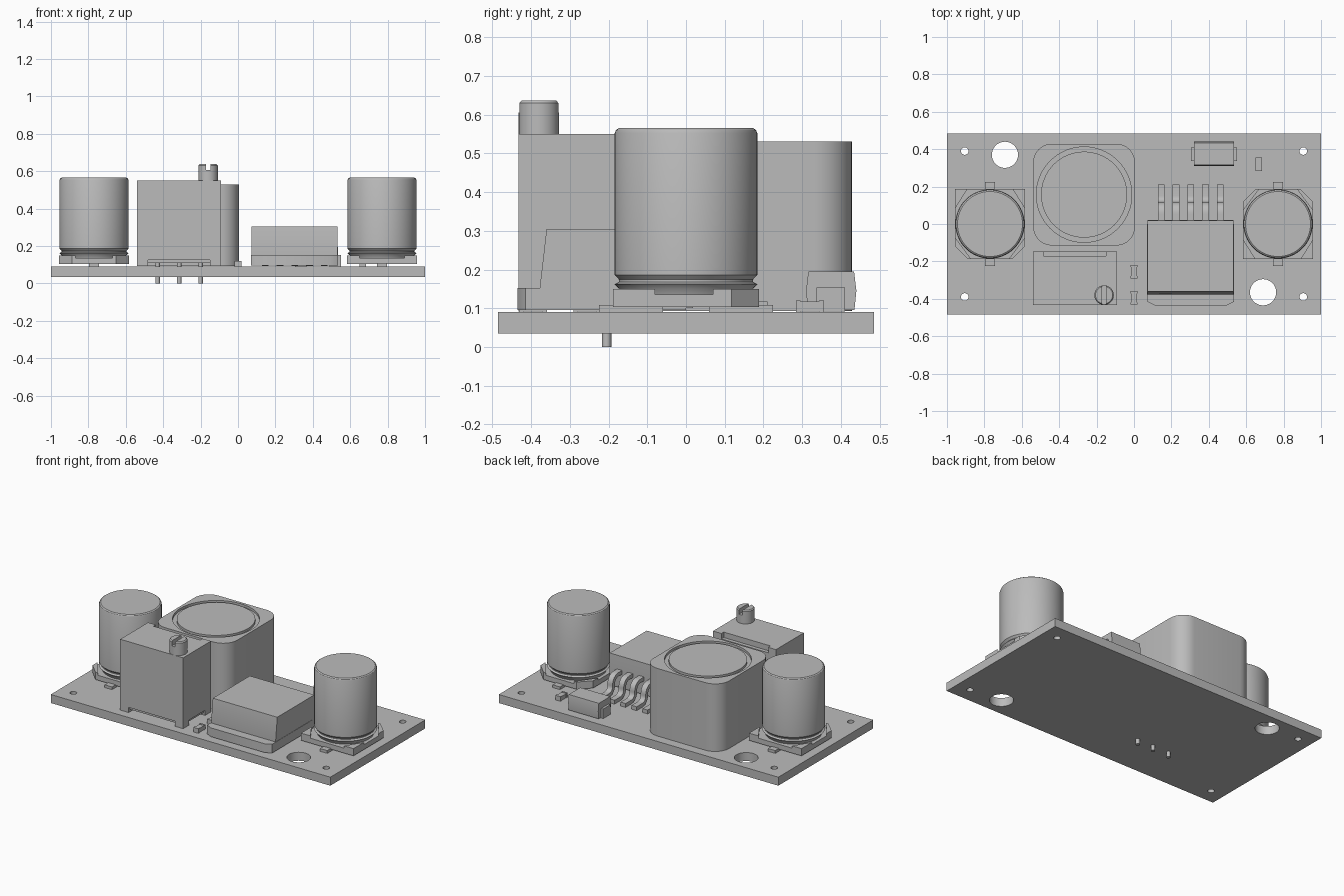
import bpy
import bmesh
from math import cos, sin, pi, radians
from mathutils import Vector

cube = bpy.data.objects.get("Cube")
if cube:
    bpy.data.objects.remove(cube, do_unlink=True)

grey = bpy.data.materials.new("plain grey")
grey.use_nodes = True
grey.diffuse_color = (0.5, 0.5, 0.5, 1)
grey.node_tree.nodes["Principled BSDF"].inputs["Base Color"].default_value = (0.5, 0.5, 0.5, 1)
parts = []


def finish(name, bm):
    bmesh.ops.recalc_face_normals(bm, faces=bm.faces)
    mesh = bpy.data.meshes.new(name)
    bm.to_mesh(mesh)
    bm.free()
    mesh.materials.append(grey)
    ob = bpy.data.objects.new(name, mesh)
    bpy.context.collection.objects.link(ob)
    parts.append(ob)
    return ob


def prism(name, pts, lo, hi, axis="z"):
    """Extrude an outline: (x, y) along z, or (y, z) along x."""
    bm = bmesh.new()
    place = (lambda p, t: (p[0], p[1], t)) if axis == "z" else (lambda p, t: (t, p[0], p[1]))
    a = [bm.verts.new(place(p, lo)) for p in pts]
    b = [bm.verts.new(place(p, hi)) for p in pts]
    bm.faces.new(a)
    bm.faces.new(b)
    for i in range(len(pts)):
        j = (i + 1) % len(pts)
        bm.faces.new((a[i], a[j], b[j], b[i]))
    return finish(name, bm)


def box(name, x, y, z):
    return prism(name, [(x[0], y[0]), (x[1], y[0]), (x[1], y[1]), (x[0], y[1])], *z)


def lathe(name, profile, cx, cy, n=64, closed=False):
    """Turn an (r, z) profile round a vertical axis; open profiles get end caps."""
    bm = bmesh.new()
    rings = [[bm.verts.new((cx + r * cos(2 * pi * k / n), cy + r * sin(2 * pi * k / n), z))
              for k in range(n)] for r, z in profile]
    pairs = list(zip(rings, rings[1:]))
    if closed:
        pairs.append((rings[-1], rings[0]))
    else:
        bm.faces.new(rings[0])
        bm.faces.new(rings[-1])
    for a, b in pairs:
        for k in range(n):
            m = (k + 1) % n
            bm.faces.new((a[k], a[m], b[m], b[k]))
    return finish(name, bm)


def cut(ob, *cutters):
    for c in cutters:
        mod = ob.modifiers.new("cut", "BOOLEAN")
        mod.operation, mod.solver, mod.object = "DIFFERENCE", "EXACT", c
    graph = bpy.context.evaluated_depsgraph_get()
    mesh = bpy.data.meshes.new_from_object(ob.evaluated_get(graph))
    ob.modifiers.clear()
    ob.data = mesh
    for c in cutters:
        parts.remove(c)
        bpy.data.objects.remove(c, do_unlink=True)


# Circuit board with two mounting holes and four corner holes
board = box("board", (-1, 1), (-0.485, 0.485), (0.035, 0.09))
holes = [(-0.69, 0.37, 0.07), (0.69, -0.365, 0.07)]
holes += [(sx * 0.905, sy * 0.39, 0.02) for sx in (-1, 1) for sy in (-1, 1)]
cut(board, *[lathe("hole_cutter", [(r, 0), (r, 0.2)], x, y, 40) for x, y, r in holes])

# Two can capacitors on chamfered bases, turned opposite ways
for side, sx in (("right", -1), ("left", 1)):
    cx = sx * 0.77
    h, c = 0.188, 0.07
    outline = [(-h, -h), (h, -h), (h, h - c), (h - c, h), (c - h, h), (-h, h - c)]
    prism(side + "_capacitor_base", [(cx + sx * x, sx * y) for x, y in outline], 0.103, 0.135)
    # raised corners round the can
    for kx in (-1, 1):
        for ky in (-1, 1):
            tri = [(h, 0.08), (h, h), (0.12, h)] if ky < 0 else [(h, 0.07), (h, h - c), (h - c, h), (0.1, h)]
            prism(side + "_base_corner", [(cx + kx * x, sx * ky * y) for x, y in tri], 0.13, 0.15)
    lathe(side + "_capacitor_can",
          [(0.165, 0.13), (0.172, 0.15), (0.185, 0.162), (0.173, 0.168), (0.173, 0.174), (0.184, 0.186),
           (0.184, 0.552), (0.181, 0.56), (0.174, 0.565)], cx, 0)
    for ky in (-1, 1):
        ys = sorted((ky * 0.06, ky * 0.225))
        box(side + "_capacitor_terminal", (cx - 0.026, cx + 0.026), ys, (0.09, 0.108))

# Inductor: rounded block with a ring groove in the top
cx, cy, half, rad = -0.267, 0.157, 0.272, 0.1
outline = []
for q in range(4):
    mx, my = [(1, 1), (-1, 1), (-1, -1), (1, -1)][q]
    for k in range(9):
        a = radians(90 * q + 90 * k / 8)
        outline.append((cx + mx * (half - rad) + rad * cos(a), cy + my * (half - rad) + rad * sin(a)))
inductor = prism("inductor", outline, 0.093, 0.53)
cut(inductor, lathe("groove_cutter", [(0.23, 0.515), (0.255, 0.515), (0.255, 0.55), (0.23, 0.55)],
                    cx, cy, 64, True))

# Trimmer: body with back notch, feet, slotted screw and pins
trimmer = box("trimmer_body", (-0.54, -0.09), (-0.432, -0.148), (0.125, 0.55))
cut(trimmer, box("notch_cutter", (-0.485, -0.15), (-0.172, -0.1), (0.515, 0.6)))
box("trimmer_underside", (-0.53, -0.1), (-0.42, -0.16), (0.108, 0.127))
for x in (-0.54, -0.15):
    for y in (-0.432, -0.208):
        box("trimmer_foot", (x, x + 0.06), (y, y + 0.06), (0.092, 0.126))
screw = lathe("trimmer_screw", [(0.052, 0.545), (0.052, 0.63), (0.046, 0.637)], -0.16, -0.38, 40)
cut(screw, box("slot_cutter", (-0.172, -0.148), (-0.5, -0.2), (0.605, 0.7)))
for x in (-0.43, -0.315, -0.2):
    lathe("trimmer_pin", [(0.012, 0), (0.012, 0.12)], x, -0.205, 20)

# Regulator: metal tab, body with sloping front, bent leads
prism("regulator_tab", [(0.07, 0.0), (0.07, -0.415), (0.11, -0.435), (0.495, -0.435),
                        (0.535, -0.415), (0.535, 0.0)], 0.095, 0.152)
prism("regulator_body", [(-0.378, 0.15), (-0.36, 0.305), (0.018, 0.305), (0.022, 0.2),
                         (0.018, 0.1), (-0.37, 0.1)], 0.072, 0.533, "x")


def lead_path():
    path = [Vector((0.0, 0.205)), Vector((0.05, 0.205))]
    r = 0.045
    path += [Vector((0.06 + r * sin(a), 0.16 + r * cos(a))) for a in [radians(15 * k) for k in range(7)]]
    path += [Vector((0.15 - r * cos(a), 0.15 - r * sin(a))) for a in [radians(15 * k) for k in range(7)]]
    path.append(Vector((0.21, 0.105)))
    return path


path = lead_path()
upper, lower = [], []
for i, p in enumerate(path):
    d = (path[min(i + 1, len(path) - 1)] - path[max(i - 1, 0)]).normalized()
    n = Vector((-d.y, d.x)) * 0.0125
    upper.append(p + n)
    lower.append(p - n)
for k in range(5):
    x = 0.145 + 0.079 * k
    prism("regulator_lead", upper + lower[::-1], x - 0.018, x + 0.018, "x")

# Diode with end terminals
prism("diode_body", [(0.315, 0.095), (0.31, 0.145), (0.316, 0.195), (0.434, 0.195),
                     (0.44, 0.145), (0.435, 0.095)], 0.32, 0.535, "x")
for x in (0.305, 0.49):
    box("diode_terminal", (x, x + 0.06), (0.337, 0.41), (0.091, 0.153))

# Three chip resistors with slightly taller end caps
for x, y in ((0.0, -0.255), (0.0, -0.395), (0.667, 0.32)):
    box("chip_resistor", (x - 0.017, x + 0.017), (y - 0.03, y + 0.03), (0.091, 0.117))
    for s in (-1, 1):
        ys = sorted((y + s * 0.024, y + s * 0.036))
        box("chip_resistor_cap", (x - 0.018, x + 0.018), ys, (0.09, 0.12))

# Smooth round surfaces, keep edges sharp
bpy.ops.object.select_all(action="DESELECT")
for ob in parts:
    ob.select_set(True)
bpy.context.view_layer.objects.active = parts[0]
bpy.ops.object.shade_smooth_by_angle(angle=radians(30))
